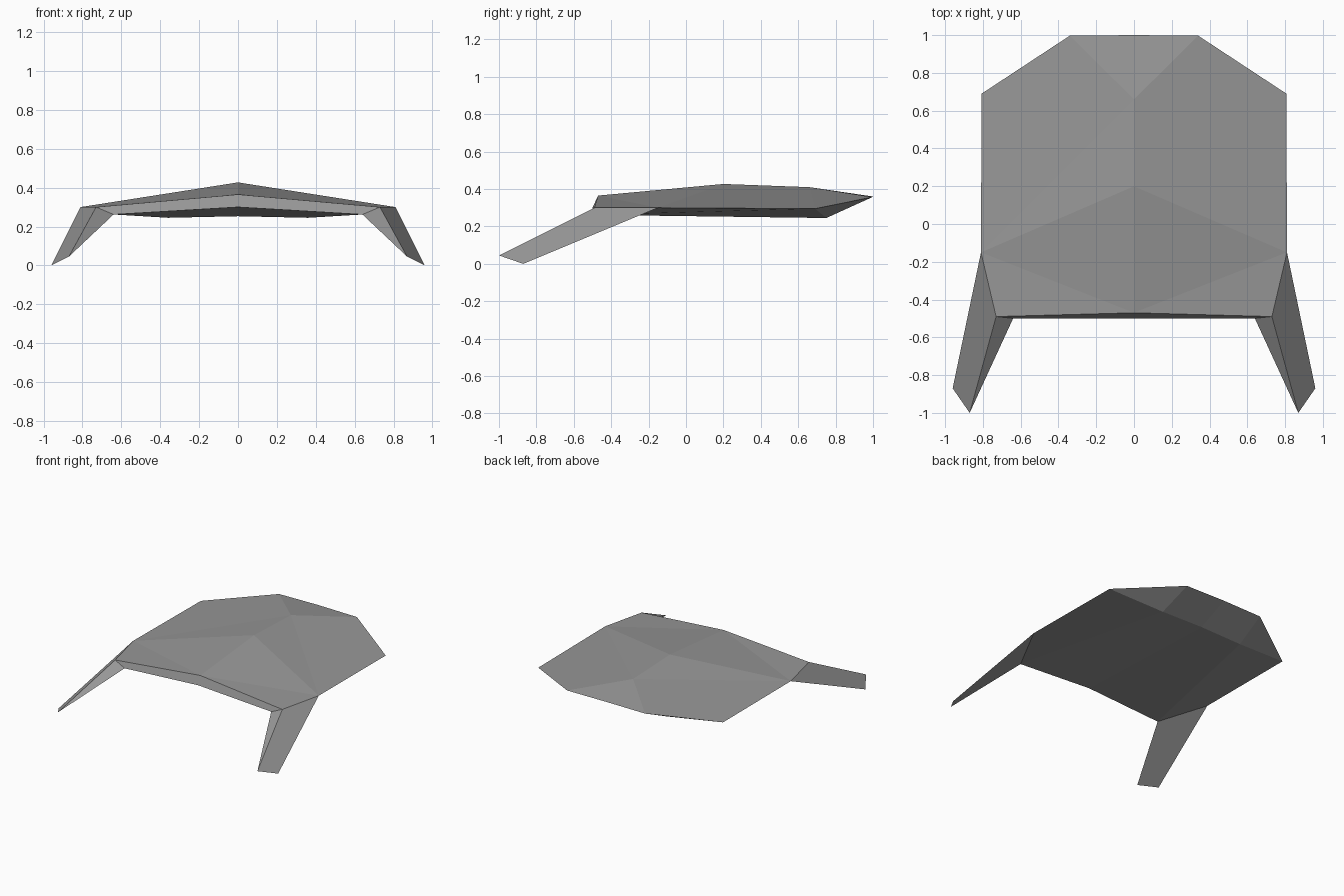
import bpy
import bmesh

cube = bpy.data.objects.get("Cube")
if cube:
    bpy.data.objects.remove(cube, do_unlink=True)

# Single plain grey finish
grey = bpy.data.materials.new("plain_grey")
grey.use_nodes = True
colour = (0.31, 0.31, 0.31, 1)
grey.diffuse_color = colour
grey.node_tree.nodes["Principled BSDF"].inputs["Base Color"].default_value = colour

# Corner points of the +x half
P = {
    "nose_top": (0, -0.47, 0.365),
    "nose_low": (0, -0.5, 0.30),
    "crown": (0, 0.2, 0.427),
    "crown_back": (0, 0.66, 0.41),
    "tail": (0, 1.0, 0.36),
    "belly": (0, 0.75, 0.253),
    "front_top": (0.73, -0.49, 0.30),
    "front_low": (0.64, -0.5, 0.262),
    "side_front": (0.81, -0.15, 0.30),
    "side_back": (0.807, 0.69, 0.295),
    "tail_side": (0.34, 0.997, 0.357),
    "belly_side": (0.36, 0.75, 0.245),
    "tip_outer": (0.96, -0.87, 0.0),
    "tip_inner": (0.87, -1.0, 0.045),
}


def mirrored_part(name, faces):
    """Flat-faced half built from named corners, mirrored across x."""
    bm = bmesh.new()
    verts = {}
    for face in faces:
        for key in face.split():
            if key not in verts:
                verts[key] = bm.verts.new(P[key])
        bm.faces.new([verts[key] for key in face.split()])
    mesh = bpy.data.meshes.new(name)
    bm.to_mesh(mesh)
    bm.free()
    mesh.materials.append(grey)
    obj = bpy.data.objects.new(name, mesh)
    bpy.context.collection.objects.link(obj)
    mod = obj.modifiers.new("mirror", "MIRROR")
    mod.use_clip = True
    mod.merge_threshold = 0.001
    return obj


# Faceted shell: roof, front lip and underside
mirrored_part("shell_body", [
    "nose_top front_top side_front",
    "nose_top side_front crown",
    "crown side_front crown_back",
    "crown_back side_front side_back",
    "crown_back side_back tail_side",
    "crown_back tail_side tail",
    "nose_low front_low front_top nose_top",
    "nose_low belly belly_side front_low",
    "front_low belly_side side_back side_front",
    "belly_side tail_side side_back",
    "belly tail tail_side belly_side",
])

# Pointed prongs sweeping forward and down from the front corners
mirrored_part("front_prongs", [
    "side_front front_top tip_inner tip_outer",
    "front_top front_low tip_inner",
    "front_low side_front tip_outer tip_inner",
])
